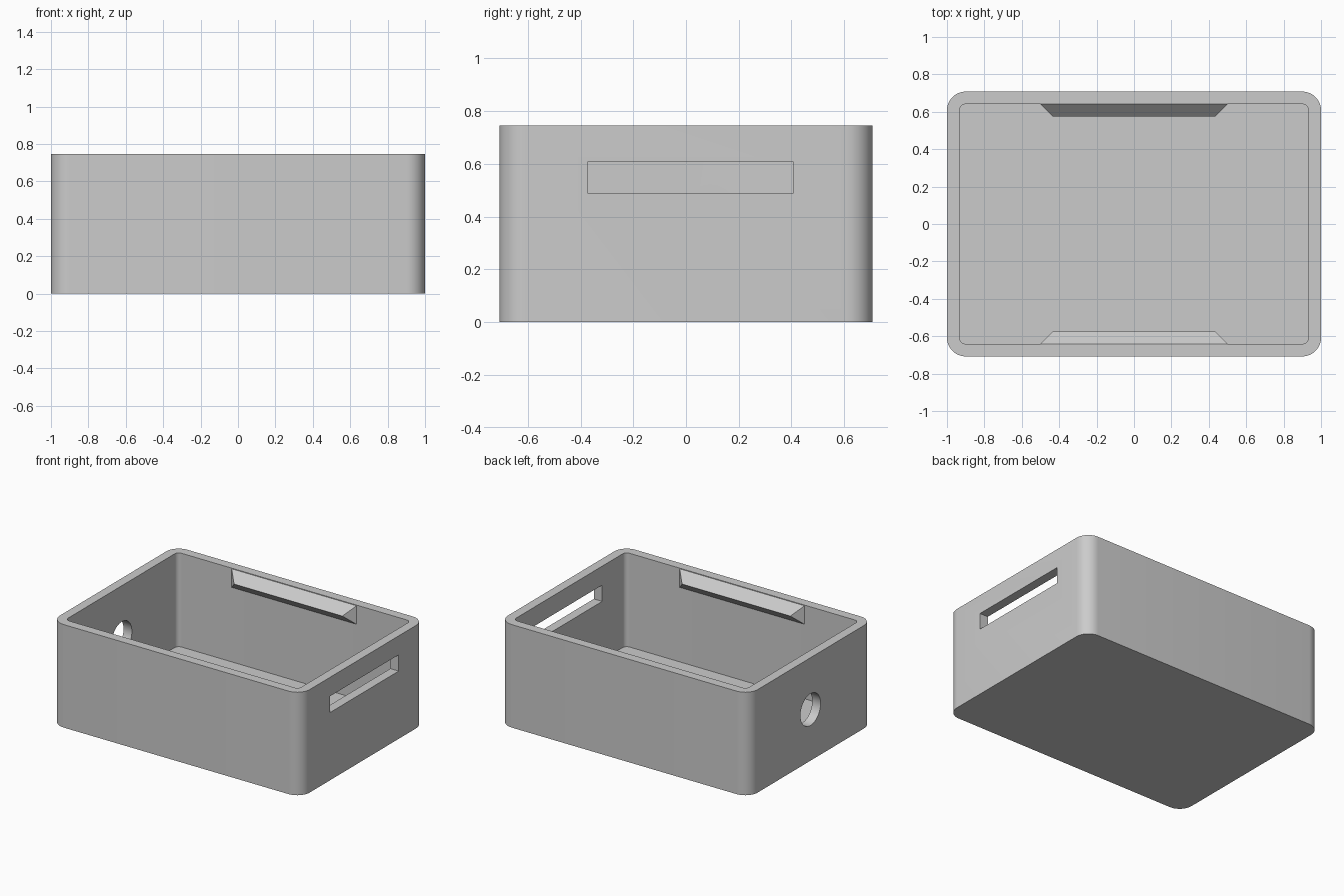
import bpy, bmesh
from math import cos, sin, pi, radians
from mathutils import Matrix

HALF_X, HALF_Y, HEIGHT = 1.0, 0.708, 0.745
WALL, RADIUS, STEPS = 0.067, 0.1, 10

cube = bpy.data.objects.get("Cube")
if cube:
    bpy.data.objects.remove(cube, do_unlink=True)

grey = bpy.data.materials.new("plain_grey")
grey.use_nodes = True
grey.diffuse_color = (0.6, 0.6, 0.6, 1)
grey.node_tree.nodes["Principled BSDF"].inputs["Base Color"].default_value = grey.diffuse_color


def finish(bm, name):
    """Turn a bmesh into a linked, coloured object."""
    bmesh.ops.recalc_face_normals(bm, faces=bm.faces)
    mesh = bpy.data.meshes.new(name)
    bm.to_mesh(mesh)
    bm.free()
    mesh.materials.append(grey)
    obj = bpy.data.objects.new(name, mesh)
    bpy.context.collection.objects.link(obj)
    return obj


def rounded_loop(bm, inset, z):
    """Ring of vertices along a rounded rectangle."""
    r = RADIUS - inset
    ring = []
    for corner, (sx, sy) in enumerate([(1, 1), (-1, 1), (-1, -1), (1, -1)]):
        for i in range(STEPS + 1):
            a = (corner + i / STEPS) * pi / 2
            ring.append(bm.verts.new((sx * (HALF_X - RADIUS) + r * cos(a),
                                      sy * (HALF_Y - RADIUS) + r * sin(a), z)))
    return ring


# Open box: outer wall, rim, inner wall and floor
bm = bmesh.new()
rings = [rounded_loop(bm, inset, z) for inset, z in
         [(0, 0), (0, HEIGHT), (WALL, HEIGHT), (WALL, WALL)]]
for low, high in zip(rings, rings[1:]):
    for i in range(len(low)):
        j = (i + 1) % len(low)
        bm.faces.new((low[i], low[j], high[j], high[i]))
bm.faces.new(rings[0])
bm.faces.new(rings[-1])
box = finish(bm, "box_shell")

# Slot cutter for the left wall
bm = bmesh.new()
bmesh.ops.create_cube(bm, size=1, matrix=Matrix.Translation((HALF_X, 0.017, 0.549))
                      @ Matrix.Diagonal((0.4, 0.783, 0.118, 1)))
slot = finish(bm, "slot_cutter")

# Round cable hole cutter for the right wall
bm = bmesh.new()
bmesh.ops.create_cone(bm, cap_ends=True, segments=48, radius1=0.115, radius2=0.115, depth=0.4,
                      matrix=Matrix.Translation((-HALF_X, 0.005, 0.37))
                      @ Matrix.Rotation(pi / 2, 4, "Y"))
hole = finish(bm, "hole_cutter")

bpy.context.view_layer.objects.active = box
for cutter in (slot, hole):
    cutter.hide_render = True
    mod = box.modifiers.new(cutter.name, "BOOLEAN")
    mod.operation, mod.solver, mod.object = "DIFFERENCE", "EXACT", cutter
    bpy.ops.object.modifier_apply(modifier=mod.name)
    bpy.data.objects.remove(cutter, do_unlink=True)

bpy.ops.object.select_all(action="DESELECT")
box.select_set(True)
bpy.ops.object.shade_smooth_by_angle(angle=radians(30))


# Snap ridges with mitred ends on the front and back inner walls
def snap_ridge(name, side):
    wall_y = side * (HALF_Y - WALL)
    tip_y = wall_y - side * WALL
    top = HEIGHT - 0.005
    bm = bmesh.new()
    for s in (-1, 1):
        for x, y, z in [(0.5, wall_y, top), (0.433, tip_y, top - WALL),
                        (0.5, wall_y, top - 2 * WALL)]:
            bm.verts.new((s * x, y, z))
    bmesh.ops.convex_hull(bm, input=bm.verts)
    bmesh.ops.dissolve_limit(bm, angle_limit=radians(1), verts=bm.verts, edges=bm.edges)
    finish(bm, name)


snap_ridge("front_snap_ridge", -1)
snap_ridge("back_snap_ridge", 1)
